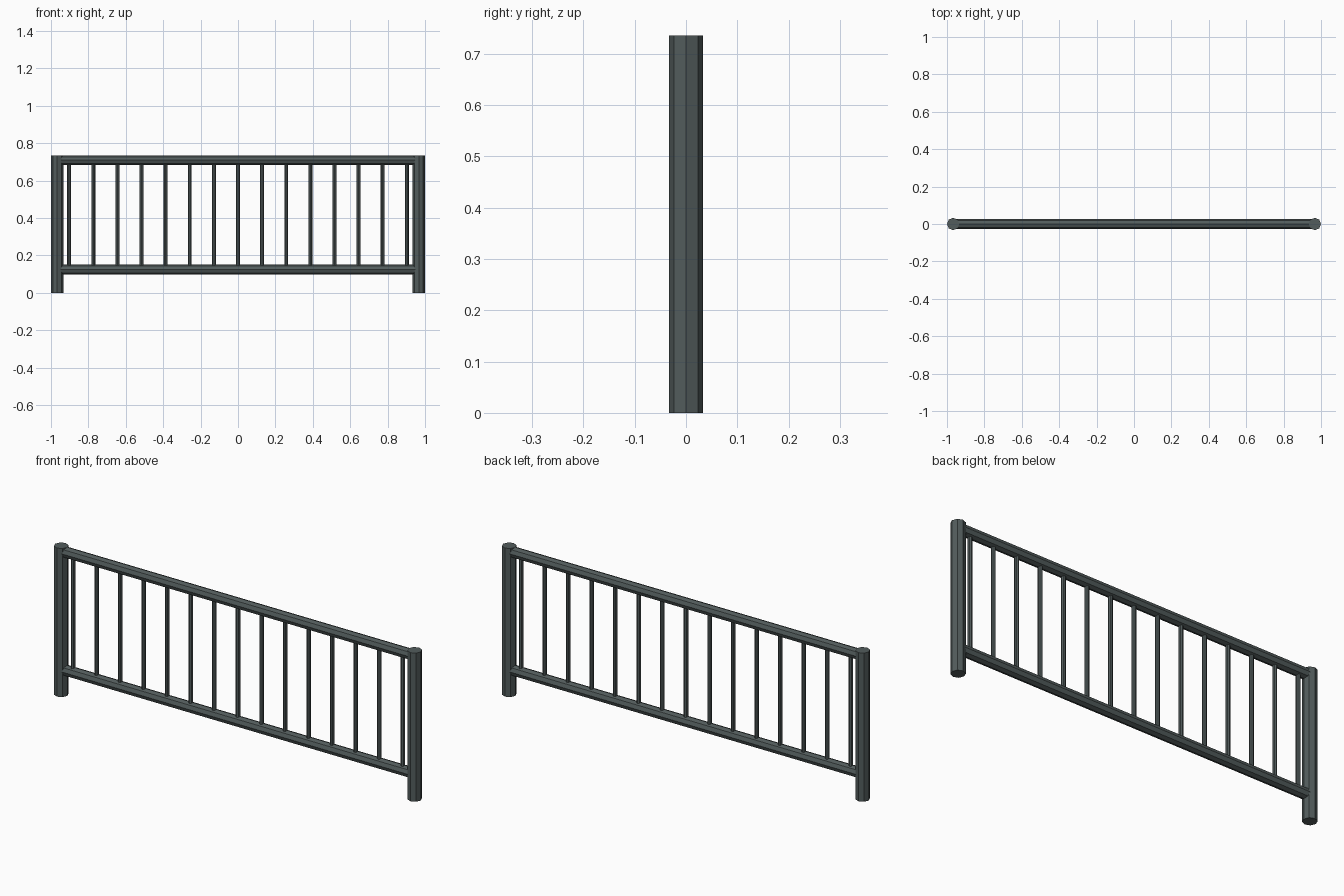
import bpy
from math import pi

if "Cube" in bpy.data.objects:
    bpy.data.objects.remove(bpy.data.objects["Cube"])

metal = bpy.data.materials.new("dark_metal")
metal.diffuse_color = (0.085, 0.107, 0.107, 1)
metal.use_nodes = True
metal.node_tree.nodes["Principled BSDF"].inputs["Base Color"].default_value = metal.diffuse_color

POST_X, POST_R, HEIGHT = 0.967, 0.033, 0.735
RAIL_R = 0.026
RAIL_Z = {"bottom_rail": 0.125, "top_rail": HEIGHT - RAIL_R}
BARS = 15
STEP = 2 * POST_X / BARS


def tube(name, radius, length, location, rotation=(0, 0, 0)):
    """Eight-sided flat-shaded bar with vertices on its axes."""
    bpy.ops.mesh.primitive_cylinder_add(vertices=8, radius=radius, depth=length,
                                        location=location, rotation=rotation)
    ob = bpy.context.object
    ob.name = name
    ob.data.materials.append(metal)
    return ob


# End posts
for side, name in ((-1, "left_post"), (1, "right_post")):
    tube(name, POST_R, HEIGHT, (side * POST_X, 0, HEIGHT / 2))

# Horizontal rails, ending inside the posts
for name, z in RAIL_Z.items():
    tube(name, RAIL_R, 2 * POST_X, (0, 0, z), (0, pi / 2, 0))

# Balusters between the rails
low, high = RAIL_Z["bottom_rail"], RAIL_Z["top_rail"]
for i in range(BARS):
    x = (i - (BARS - 1) / 2) * STEP
    tube(f"baluster_{i + 1}", 0.0105, high - low, (x, 0, (low + high) / 2))
